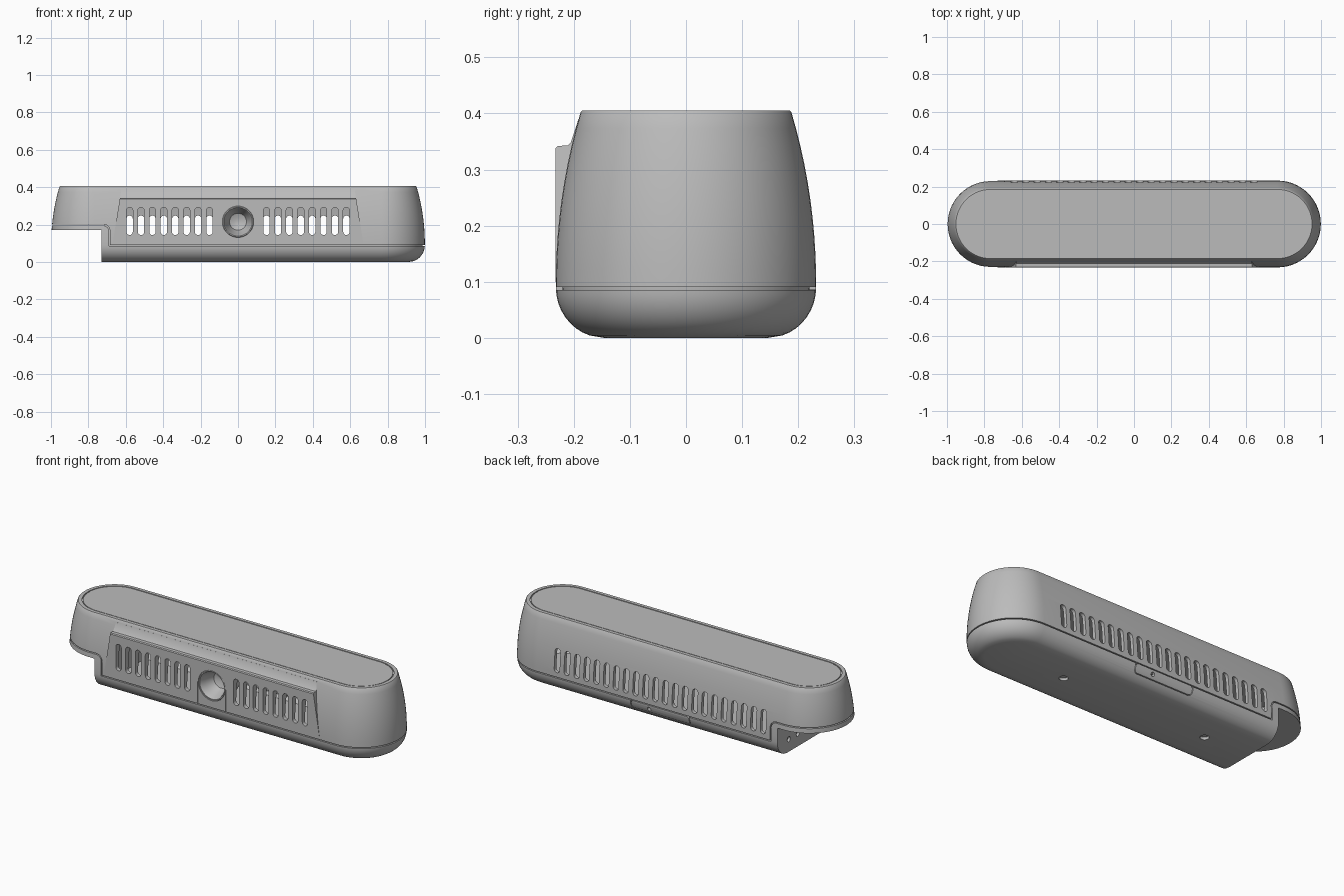
import bpy, bmesh
from math import sin, cos, pi, sqrt, radians

if "Cube" in bpy.data.objects:
    bpy.data.objects.remove(bpy.data.objects["Cube"])

grey = bpy.data.materials.new("plain grey")
grey.use_nodes = True
grey.diffuse_color = (0.5, 0.5, 0.5, 1)
grey.node_tree.nodes["Principled BSDF"].inputs["Base Color"].default_value = (0.5, 0.5, 0.5, 1)

HALF = 0.767   # centre of each rounded end
SEAM = 0.09    # height of the widest point
TOP = 0.405


def make(name, bm):
    bmesh.ops.recalc_face_normals(bm, faces=bm.faces)
    mesh = bpy.data.meshes.new(name)
    bm.to_mesh(mesh)
    bm.free()
    mesh.materials.append(grey)
    obj = bpy.data.objects.new(name, mesh)
    bpy.context.collection.objects.link(obj)
    return obj


def loft(name, rings):
    """Skin a stack of equal rings and cap both ends."""
    bm = bmesh.new()
    rows = [[bm.verts.new(p) for p in ring] for ring in rings]
    for a, b in zip(rows, rows[1:]):
        for i in range(len(a)):
            j = (i + 1) % len(a)
            bm.faces.new((a[i], a[j], b[j], b[i]))
    bm.faces.new(rows[0])
    bm.faces.new(rows[-1])
    return make(name, bm)


def prisms(name, polygons, axis, lo, hi):
    """Extrude flat outlines along one axis."""
    place = {"x": lambda u, v, t: (t, u, v),
             "y": lambda u, v, t: (u, t, v),
             "z": lambda u, v, t: (u, v, t)}[axis]
    bm = bmesh.new()
    for poly in polygons:
        a = [bm.verts.new(place(u, v, lo)) for u, v in poly]
        b = [bm.verts.new(place(u, v, hi)) for u, v in poly]
        bm.faces.new(a)
        bm.faces.new(b)
        for i in range(len(a)):
            j = (i + 1) % len(a)
            bm.faces.new((a[i], a[j], b[j], b[i]))
    return make(name, bm)


def rounded(cx, cz, w, h, r, n=6):
    """Rounded rectangle outline with half sizes w and h."""
    pts = []
    for k, (sx, sz) in enumerate(((1, 1), (-1, 1), (-1, -1), (1, -1))):
        for i in range(n + 1):
            a = (k + i / n) * pi / 2
            p = (cx + sx * (w - r) + r * cos(a), cz + sz * (h - r) + r * sin(a))
            if not pts or abs(p[0] - pts[-1][0]) + abs(p[1] - pts[-1][1]) > 1e-5:
                pts.append(p)
    if abs(pts[0][0] - pts[-1][0]) + abs(pts[0][1] - pts[-1][1]) < 1e-5:
        pts.pop()
    return pts


def disc(cx, cz, r, n=24):
    return [(cx + r * cos(2 * pi * i / n), cz + r * sin(2 * pi * i / n)) for i in range(n)]


def boolean(obj, other, op="DIFFERENCE"):
    mod = obj.modifiers.new("cut", "BOOLEAN")
    mod.operation, mod.solver, mod.object = op, "EXACT", other
    bpy.context.view_layer.update()
    graph = bpy.context.evaluated_depsgraph_get()
    mesh = bpy.data.meshes.new_from_object(obj.evaluated_get(graph))
    obj.modifiers.clear()
    obj.data = mesh
    bpy.data.objects.remove(other)


def radius(z):
    if z < SEAM:
        return 0.145 + 0.087 * sqrt(1 - ((SEAM - z) / SEAM) ** 2)
    return 0.232 - 0.045 * ((z - SEAM) / (TOP - SEAM)) ** 2.1


def stadium(r, z, n=28):
    ring = []
    for side in (1, -1):
        for i in range(n + 1):
            a = -pi / 2 + pi * i / n
            ring.append((side * (HALF + r * cos(a)), side * r * sin(a), z))
    return ring


def body(name, inset=0.0, lo=0.0, hi=TOP, rim=()):
    """Rounded body between two heights, optionally inset or with a rim on top."""
    heights = [SEAM * (1 - cos(pi / 2 * i / 10)) for i in range(11)]
    heights += [SEAM + (TOP - SEAM) * i / 10 for i in range(1, 11)]
    heights = [lo] + [z for z in heights if lo + 0.002 < z < hi - 0.002] + [hi]
    rings = [stadium(radius(z) - inset, z) for z in heights]
    return loft(name, rings + [stadium(r, z) for r, z in rim])


def side_cut(points):
    return prisms("side_outline", [points], "y", -0.4, 0.4)


def cavity():
    hollow = body("cavity", 0.02, 0.02, 0.385)
    boolean(hollow, side_cut([(1.1, -0.1), (1.1, 0.5), (-1.1, 0.5), (-1.1, 0.198),
                              (-0.705, 0.198), (-0.705, -0.1)]), "INTERSECT")
    return hollow


# Upper shell with fine groove around the top
upper = body("upper_shell", hi=0.402, rim=[(0.185, TOP), (0.166, TOP), (0.166, 0.399),
                                           (0.161, 0.399), (0.161, 0.404)])

# Upright front panel, narrowing towards its top
profile = [(-0.15, 0.1), (-0.233, 0.1), (-0.233, 0.337), (-0.229, 0.342), (-0.211, 0.343),
           (-0.205, 0.349), (-0.192, 0.389), (-0.15, 0.389)]
panel = loft("front_panel", [[(s * (0.67 - 0.16 * (z - 0.1)), y, z) for y, z in profile]
                             for s in (-1, 1)])
boolean(upper, panel, "UNION")
boolean(upper, side_cut([(1.1, 0.091), (1.1, 0.5), (-1.1, 0.5), (-1.1, 0.201), (-0.719, 0.201),
                         (-0.702, 0.197), (-0.689, 0.184), (-0.684, 0.168), (-0.684, 0.091)]),
        "INTERSECT")
boolean(upper, cavity())

# Vent slots, front and back, on one shared pitch
PITCH = 0.061
columns = [s * PITCH * (k + 0.5) for s in (-1, 1) for k in range(11)]
front = [rounded(x, 0.218, 0.017, 0.074, 0.017) for x in columns if 0.14 < abs(x) < 0.6]
back = [rounded(x, 0.182, 0.017, 0.066, 0.017) for x in columns]
boolean(upper, prisms("front_vents", front, "y", -0.3, -0.1))
boolean(upper, prisms("back_vents", back, "y", 0.1, 0.3))

# Lens opening and the two fine seams below it
boolean(upper, prisms("lens_opening", [disc(0, 0.215, 0.084, 48)], "y", -0.3, -0.1))
seams = [rounded(s * 0.087, 0.155, 0.002, 0.06, 0.001, 2) for s in (-1, 1)]
boolean(upper, prisms("lens_seams", seams, "y", -0.3, -0.227))

# Lens barrel: narrow rim and a conical recess
steps = [(0.001, -0.105), (0.084, -0.105), (0.084, -0.226), (0.081, -0.231), (0.076, -0.231),
         (0.071, -0.222), (0.066, -0.2), (0.045, -0.15), (0.02, -0.14), (0.001, -0.139)]
barrel = loft("lens_barrel", [[(x, y, z) for x, z in disc(0, 0.215, r, 48)] for r, y in steps])

# Lower tray with the stepped end
TRAY = [(1.1, -0.1), (1.1, 0.085), (-0.69, 0.085), (-0.69, 0.167), (-0.694, 0.181),
        (-0.705, 0.191), (-0.72, 0.195), (-1.1, 0.195), (-1.1, 0.17), (-0.73, 0.17),
        (-0.73, -0.1)]
tray = body("lower_tray")
boolean(tray, side_cut(TRAY), "INTERSECT")
boolean(tray, cavity())
boolean(tray, prisms("tab_opening", [rounded(0, 0.078, 0.184, 0.042, 0.02)], "y", 0.19, 0.3))
boolean(tray, prisms("bottom_holes", [disc(s * 0.45, 0, 0.023) for s in (-1, 1)],
                     "z", -0.05, 0.015))
boolean(tray, prisms("socket_holes", [disc(0.13, 0.07, 0.014), disc(0.05, 0.07, 0.014)],
                     "x", -0.8, -0.715))

# Latch tab on the back, flush with the tray
tab = body("back_tab")
boolean(tab, prisms("tab_outline", [rounded(0, 0.063, 0.18, 0.023, 0.016)], "y", 0.185, 0.3),
        "INTERSECT")
boolean(tab, prisms("tab_hole", [disc(0.07, 0.063, 0.011)], "y", 0.2, 0.3))

# Liner that closes the seam from inside
liner = body("seam_liner", 0.012, 0.06, 0.22)
boolean(liner, body("liner_core", 0.026, 0.05, 0.23))
boolean(liner, side_cut([(1.1, 0.07), (1.1, 0.105), (-0.668, 0.105), (-0.668, 0.21),
                         (-0.715, 0.21), (-0.715, 0.07)]), "INTERSECT")

# Smooth shading with crisp edges
for obj in (upper, barrel, tray, tab, liner):
    bpy.ops.object.select_all(action="DESELECT")
    obj.select_set(True)
    bpy.context.view_layer.objects.active = obj
    bpy.ops.object.shade_smooth_by_angle(angle=radians(30))
